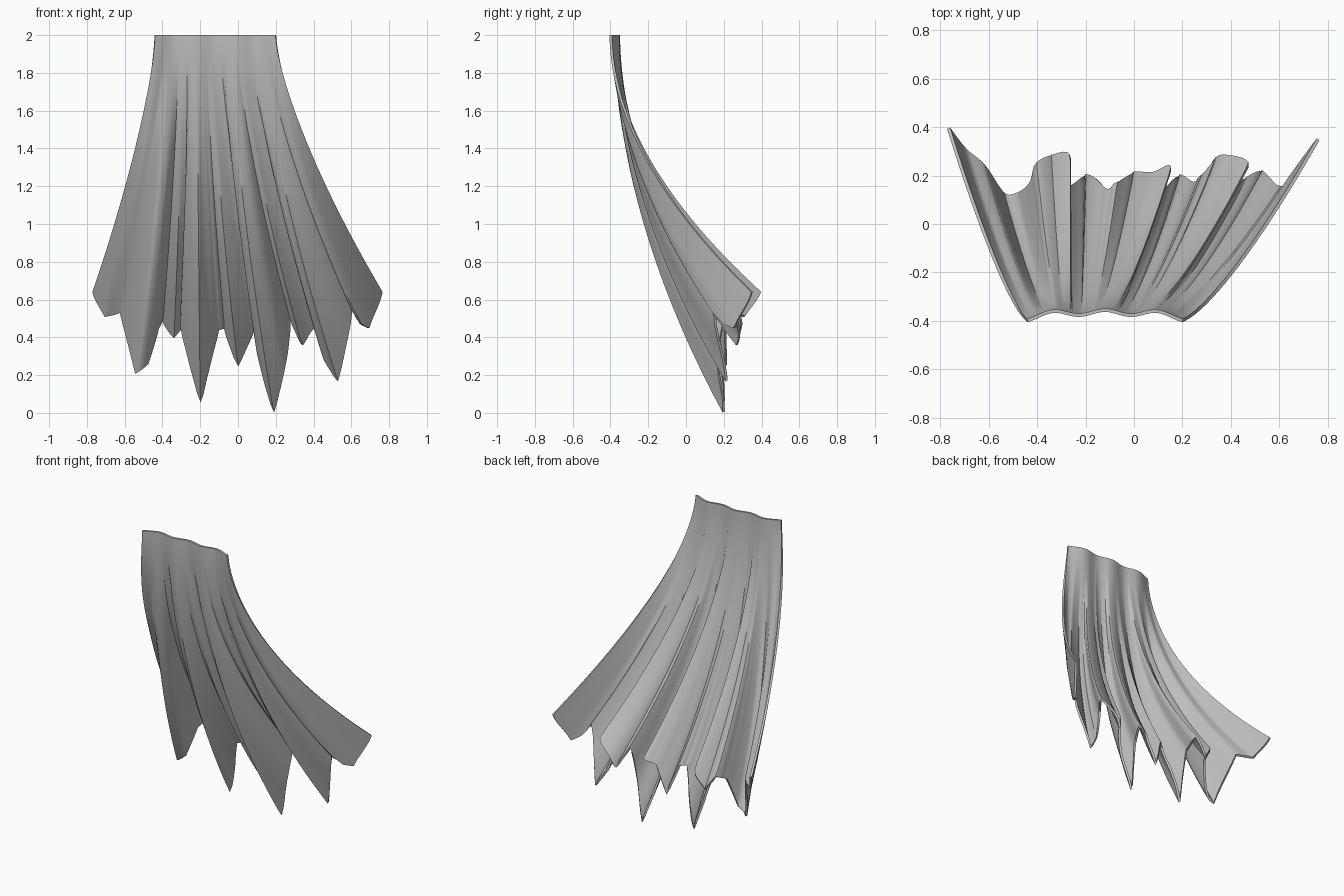
import bpy, bmesh, math
from mathutils import Vector

if "Cube" in bpy.data.objects:
    bpy.data.objects.remove(bpy.data.objects["Cube"])

# Ragged hem of the cape, left to right (x, y, z); it doubles back where folds overlap
HEM = [Vector(p) for p in (
    (-.765, .395, .64), (-.70, .31, .51), (-.62, .24, .53), (-.54, .125, .21), (-.48, .125, .26),
    (-.425, .17, .45), (-.40, .25, .49), (-.34, .28, .40), (-.265, .285, .51),
    (-.30, .15, .49), (-.26, .16, .29), (-.20, .20, .06), (-.16, .19, .22),
    (-.105, .14, .44), (-.07, .17, .45), (0, .21, .25), (.08, .21, .43), (.15, .235, .46),
    (.10, .13, .40), (.13, .15, .22), (.19, .20, .005), (.25, .17, .27), (.28, .20, .49),
    (.34, .27, .36), (.39, .28, .44), (.47, .25, .52), (.41, .16, .50), (.46, .19, .28),
    (.53, .215, .17), (.605, .15, .54), (.65, .20, .47), (.69, .255, .45), (.76, .35, .64))]
SUB, ROWS = 5, 36


def spline(a, b, c, d, t):
    return (b * 2 + (c - a) * t + (a * 2 - b * 5 + c * 4 - d) * t * t
            + (b * 3 - a - c * 3 + d) * t ** 3) / 2


# Sample the hem: rounded folds in plan, straight cuts in height
hem = []
for i in range(len(HEM) - 1):
    a, b, c, d = (HEM[max(0, min(len(HEM) - 1, i + k))] for k in (-1, 0, 1, 2))
    for j in range(SUB):
        t = j / SUB
        p = spline(a, b, c, d, t)
        p.z = b.z + (c.z - b.z) * t
        hem.append(p)
hem.append(HEM[-1].copy())

# Spread the same points along the gathered top edge
run = [0.0]
for p, q in zip(hem, hem[1:]):
    run.append(run[-1] + abs(q.x - p.x) + 0.002)

bm = bmesh.new()
grid = []
for p, r in zip(hem, run):
    u = r / run[-1]
    side = abs(2 * u - 1)
    top = Vector((-.44 + .64 * u,
                  -.366 + .010 * math.cos(6 * math.pi * u + math.pi) - .022 * side ** 4, 2))
    col = []
    for k in range(ROWS + 1):
        s = k / ROWS
        col.append(bm.verts.new((top.x + (p.x - top.x) * s ** 1.43,
                                 top.y + (p.y - top.y) * s ** 1.88,
                                 top.z + (p.z - top.z) * s)))
    grid.append(col)
for a, b in zip(grid, grid[1:]):
    for k in range(ROWS):
        bm.faces.new((a[k], a[k + 1], b[k + 1], b[k]))
mesh = bpy.data.meshes.new("cape")
bm.to_mesh(mesh)
bm.free()
cape = bpy.data.objects.new("cape", mesh)
bpy.context.collection.objects.link(cape)

# Cloth colour
grey = bpy.data.materials.new("grey cloth")
grey.diffuse_color = (.52, .52, .52, 1)
grey.use_nodes = True
grey.node_tree.nodes["Principled BSDF"].inputs["Base Color"].default_value = grey.diffuse_color
mesh.materials.append(grey)

# Cloth thickness
solid = cape.modifiers.new("thickness", 'SOLIDIFY')
solid.thickness = 0.014
solid.offset = 0
bpy.context.view_layer.objects.active = cape
cape.select_set(True)
bpy.ops.object.modifier_apply(modifier="thickness")
bpy.ops.object.shade_smooth_by_angle(angle=math.radians(50))
